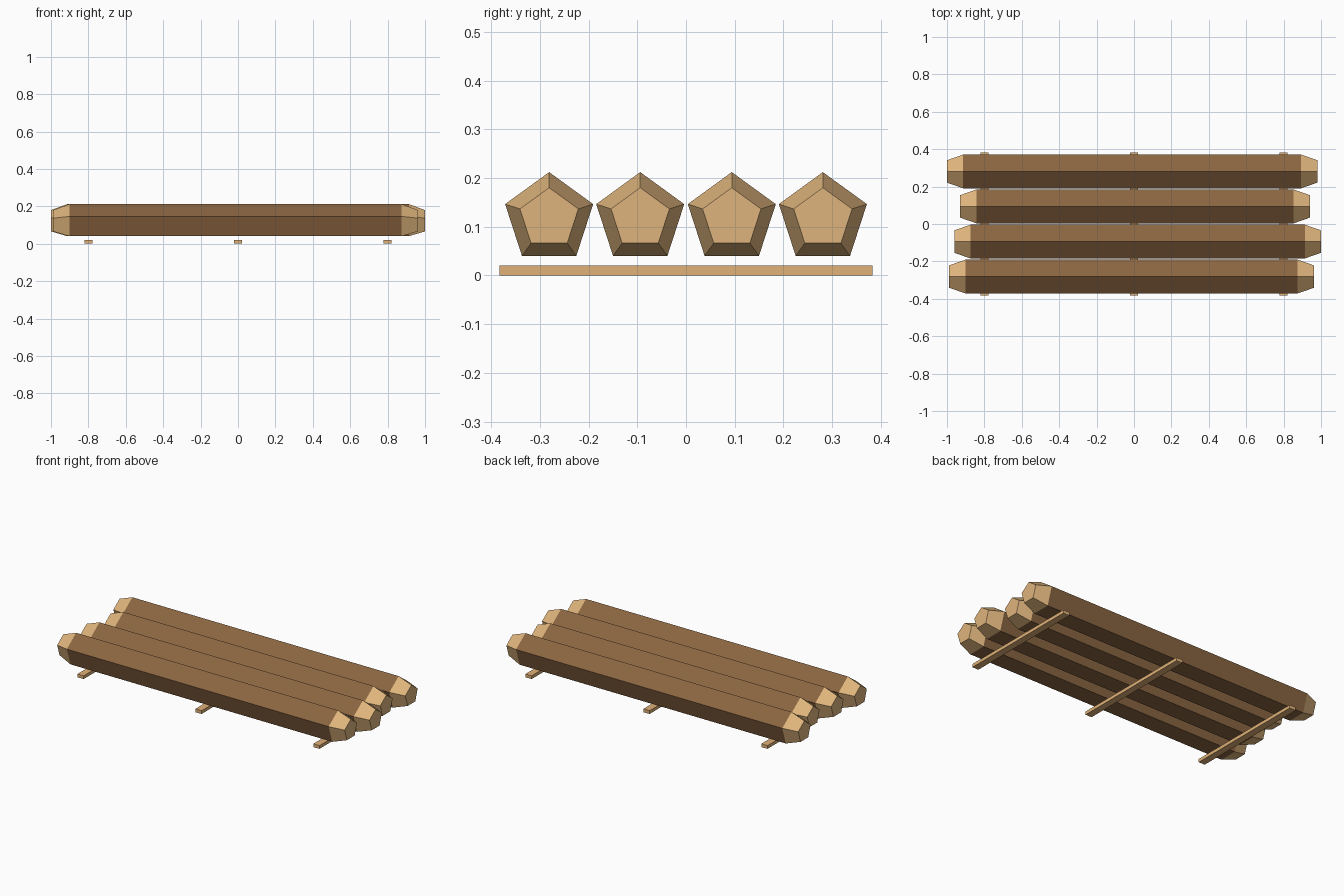
import bpy, bmesh, math

if "Cube" in bpy.data.objects:
    bpy.data.objects.remove(bpy.data.objects["Cube"])


def make_material(name, srgb):
    mat = bpy.data.materials.new(name)
    lin = [((c / 255 + 0.055) / 1.055) ** 2.4 for c in srgb]
    mat.diffuse_color = (*lin, 1)
    mat.use_nodes = True
    mat.node_tree.nodes["Principled BSDF"].inputs["Base Color"].default_value = mat.diffuse_color
    return mat


BARK = make_material("brown bark", (139, 101, 65))
CUT_WOOD = make_material("pale cut wood", (222, 180, 124))
BATTEN_WOOD = make_material("tan batten wood", (224, 177, 119))


def finish(name, bm, mats):
    bmesh.ops.recalc_face_normals(bm, faces=bm.faces)
    mesh = bpy.data.meshes.new(name)
    bm.to_mesh(mesh)
    bm.free()
    for m in mats:
        mesh.materials.append(m)
    obj = bpy.data.objects.new(name, mesh)
    bpy.context.collection.objects.link(obj)
    return obj


def add_log(name, y, x0, x1):
    """Five-sided log along x with tapered, stripped ends."""
    taper, z, sides = 0.087, 0.117, 5
    bm = bmesh.new()
    rings = []
    for x, r in ((x0, 0.063), (x0 + taper, 0.095), (x1 - taper, 0.095), (x1, 0.063)):
        angles = [2 * math.pi * i / sides for i in range(sides)]
        rings.append([bm.verts.new((x, y + r * math.sin(a), z + r * math.cos(a)))
                      for a in angles])
    for k in range(3):
        for i in range(sides):
            j = (i + 1) % sides
            face = bm.faces.new((rings[k][i], rings[k][j], rings[k + 1][j], rings[k + 1][i]))
            face.material_index = 0 if k == 1 else 1
    for ring in (rings[0], rings[-1]):
        bm.faces.new(ring).material_index = 1
    finish(name, bm, (BARK, CUT_WOOD))


def add_batten(name, x):
    """Thin flat strip running across under the logs."""
    bm = bmesh.new()
    bmesh.ops.create_cube(bm, size=1)
    bmesh.ops.scale(bm, vec=(0.042, 0.766, 0.02), verts=bm.verts)
    bmesh.ops.translate(bm, vec=(x, 0, 0.01), verts=bm.verts)
    finish(name, bm, (BATTEN_WOOD,))


# Four logs with staggered ends
for n, (y, x0, x1) in enumerate(((-0.281, -0.988, 0.962), (-0.094, -0.961, 1.0),
                                 (0.094, -0.93, 0.941), (0.281, -1.0, 0.98)), 1):
    add_log(f"log_{n}", y, x0, x1)

# Three cross battens
for n, x in enumerate((-0.8, 0, 0.8), 1):
    add_batten(f"cross_batten_{n}", x)
